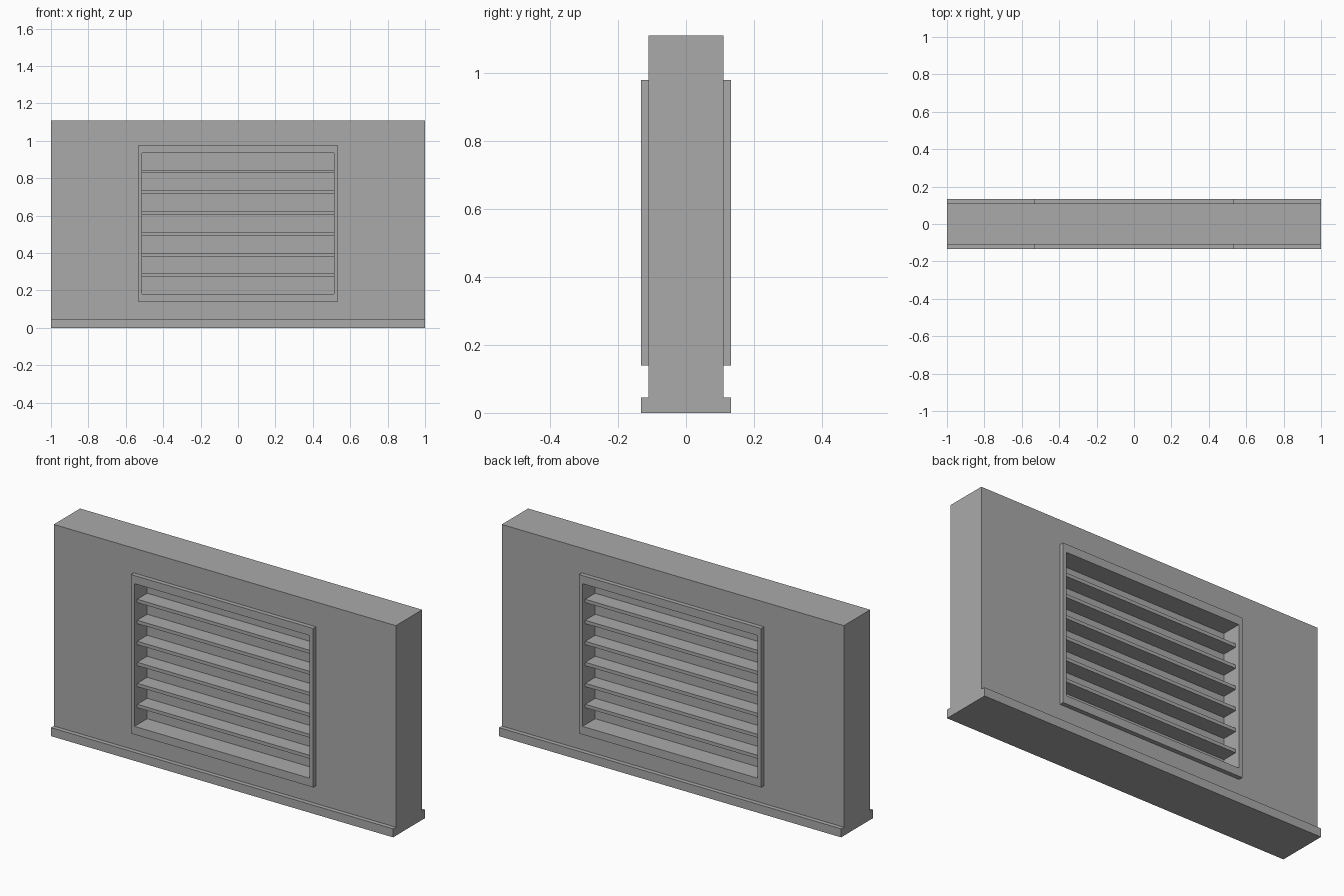
import bpy

if "Cube" in bpy.data.objects:
    bpy.data.objects.remove(bpy.data.objects["Cube"], do_unlink=True)

grey = bpy.data.materials.new("plain grey")
grey.use_nodes = True
COLOUR = (0.4, 0.4, 0.4, 1)
grey.diffuse_color = COLOUR
grey.node_tree.nodes["Principled BSDF"].inputs["Base Color"].default_value = COLOUR

HEIGHT, WALL_Y, FACE_Y, PANEL_Y = 1.11, 0.11, 0.133, 0.027
OPEN_X, OPEN_LOW, OPEN_HIGH = 0.512, 0.182, 0.936


def box(name, x, y, z):
    """Box spanning the given (low, high) ranges."""
    spans = (x, y, z)
    bpy.ops.mesh.primitive_cube_add(size=1, location=[(a + b) / 2 for a, b in spans])
    ob = bpy.context.object
    ob.name = name
    ob.scale = [b - a for a, b in spans]
    bpy.ops.object.transform_apply(location=False, rotation=False, scale=True)
    ob.data.materials.append(grey)
    return ob


def combine(target, tool, operation):
    """Apply a boolean and discard the tool."""
    tool.hide_render = True
    mod = target.modifiers.new(operation.lower(), "BOOLEAN")
    mod.operation, mod.object, mod.solver = operation, tool, "EXACT"
    bpy.context.view_layer.objects.active = target
    bpy.ops.object.modifier_apply(modifier=mod.name)
    bpy.data.objects.remove(tool, do_unlink=True)


# Wall with the raised window surround on both faces
wall = box("wall", (-1, 1), (-WALL_Y, WALL_Y), (0.045, HEIGHT))
surround = box("surround", (-0.533, 0.533), (-FACE_Y, FACE_Y), (0.139, 0.979))
combine(wall, surround, "UNION")

# Plinth along the foot
box("plinth", (-1, 1), (-FACE_Y, FACE_Y), (0, 0.045))

# Recess and louvre slats on the front and back
for side, sign in (("front", -1), ("back", 1)):
    recess = box("recess_cutter", (-OPEN_X, OPEN_X),
                 sorted((sign * PANEL_Y, sign * 0.2)), (OPEN_LOW, OPEN_HIGH))
    combine(wall, recess, "DIFFERENCE")
    for i in range(6):
        top = 0.29 + i * 0.111
        box(f"{side}_slat_{i + 1}", (-OPEN_X, OPEN_X),
            sorted((sign * PANEL_Y, sign * WALL_Y)), (top - 0.018, top))
